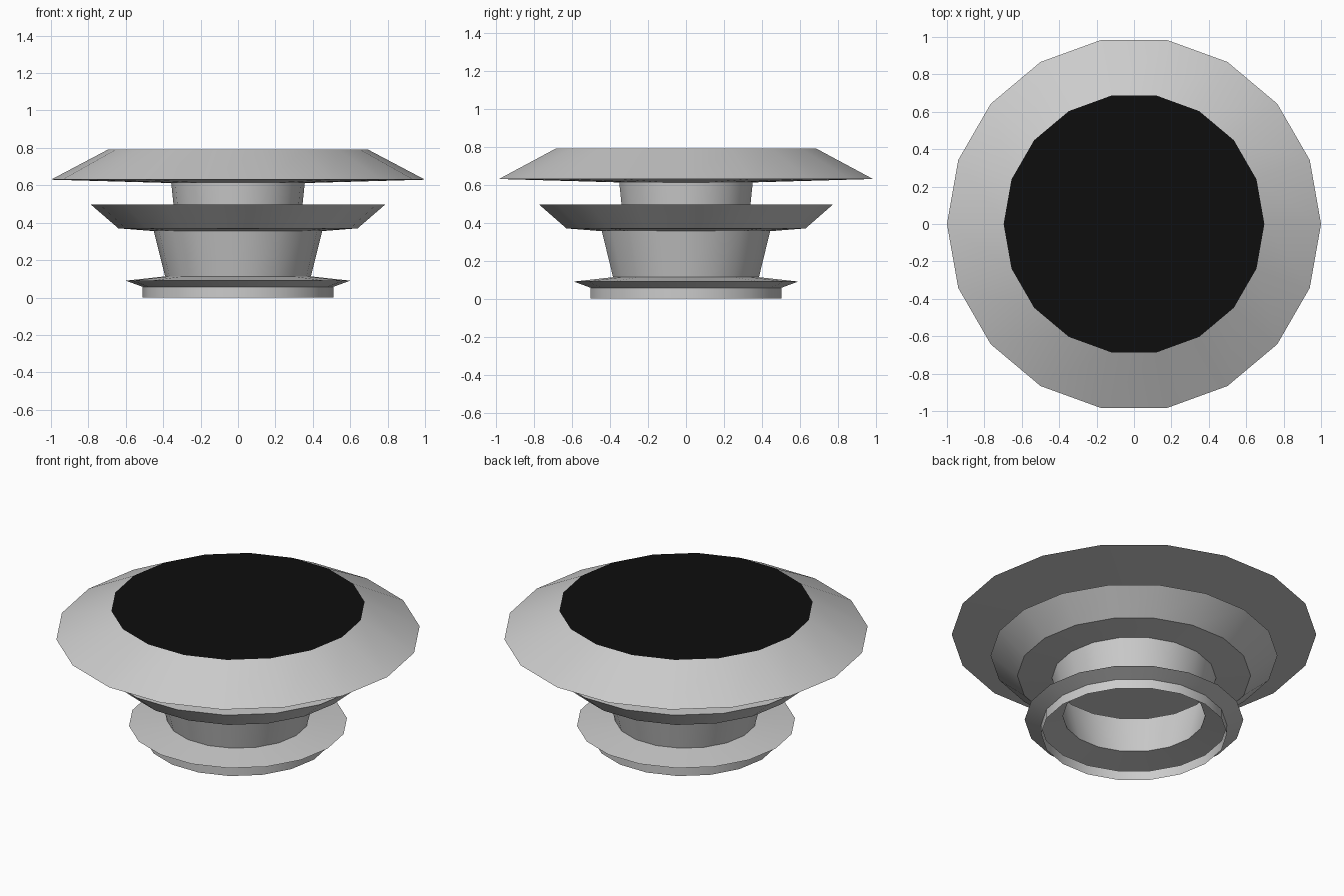
import bpy, bmesh
from math import cos, sin, tau

if "Cube" in bpy.data.objects:
    bpy.data.objects.remove(bpy.data.objects["Cube"])

SIDES = 18


def lathe(name, profile, cap_top=False):
    """Revolve (radius, z) points into an open shell of SIDES facets."""
    bm = bmesh.new()
    rings = [[bm.verts.new((r * cos(tau * i / SIDES), r * sin(tau * i / SIDES), z))
              for i in range(SIDES)] for r, z in profile]
    for low, high in zip(rings, rings[1:]):
        for i in range(SIDES):
            j = (i + 1) % SIDES
            bm.faces.new((low[i], low[j], high[j], high[i]))
    if cap_top:
        bm.faces.new(rings[-1])
    mesh = bpy.data.meshes.new(name)
    bm.to_mesh(mesh)
    bm.free()
    obj = bpy.data.objects.new(name, mesh)
    bpy.context.collection.objects.link(obj)
    bpy.ops.object.select_all(action='DESELECT')
    obj.select_set(True)
    bpy.context.view_layer.objects.active = obj
    bpy.ops.object.shade_smooth_by_angle(angle=0.5)
    return obj


# Hollow tiers, each continuing from the one below
lathe("base_flange", [(0.51, 0), (0.51, 0.057), (0.60, 0.09), (0.39, 0.113)])
lathe("stem", [(0.39, 0.113), (0.45, 0.355)])
lathe("middle_tier", [(0.45, 0.355), (0.64, 0.37), (0.787, 0.497), (0.345, 0.497)])
lathe("neck", [(0.345, 0.497), (0.357, 0.612)])
lathe("upper_cap", [(0.357, 0.612), (1.0, 0.63), (0.697, 0.79)])

# Black disc closing the top
black = bpy.data.materials.new("black")
black.diffuse_color = (0.004, 0.004, 0.004, 1)
black.use_nodes = True
black.node_tree.nodes["Principled BSDF"].inputs["Base Color"].default_value = black.diffuse_color
disc = lathe("top_disc", [(0.697, 0.79)], cap_top=True)
disc.data.materials.append(black)
